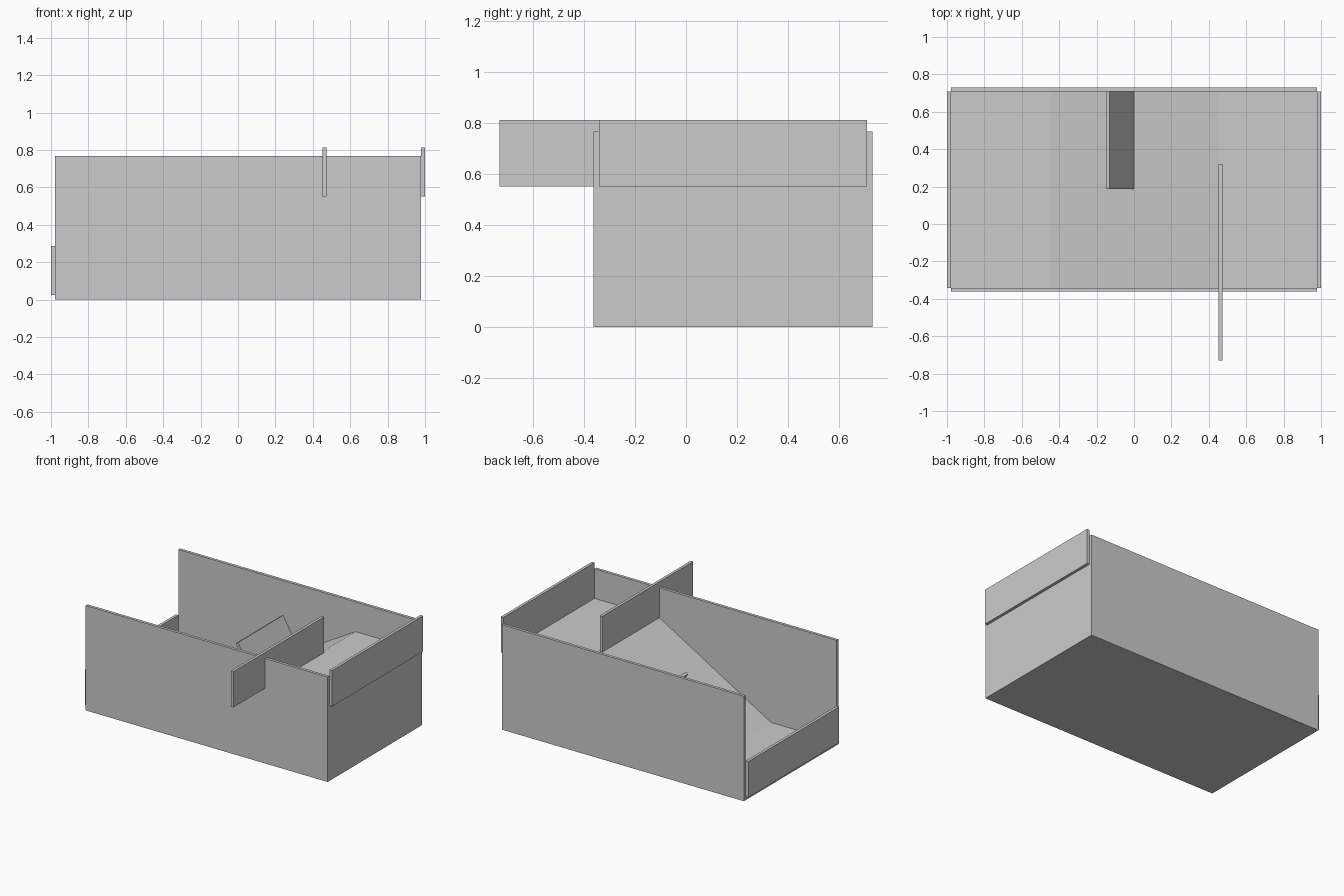
import bpy, bmesh, math
from mathutils import Matrix, Vector

if "Cube" in bpy.data.objects:
    bpy.data.objects.remove(bpy.data.objects["Cube"])

Y0, Y1 = -0.362, 0.73        # outer faces of the side walls
T = 0.021                    # wall and gate thickness
END = 0.979                  # half length of the trough
LOW, HIGH = 0.025, 0.55      # floor heights below and above the ramp
RX0, RX1 = -0.45, 0.455      # ramp start and end
GATE_H = 0.262


def add_object(name, bm):
    bmesh.ops.recalc_face_normals(bm, faces=bm.faces)
    mesh = bpy.data.meshes.new(name)
    bm.to_mesh(mesh)
    bm.free()
    obj = bpy.data.objects.new(name, mesh)
    bpy.context.collection.objects.link(obj)
    return obj


def box(name, x, y, z):
    bm = bmesh.new()
    size = Vector((x[1] - x[0], y[1] - y[0], z[1] - z[0]))
    mid = Vector((sum(x), sum(y), sum(z))) / 2
    bmesh.ops.create_cube(bm, size=1, matrix=Matrix.Translation(mid) @ Matrix.Diagonal(size).to_4x4())
    return add_object(name, bm)


def prism(name, profile, y0, y1):
    """Extrude an x-z profile along y."""
    bm = bmesh.new()
    face = bm.faces.new([bm.verts.new((x, y0, z)) for x, z in profile])
    out = bmesh.ops.extrude_face_region(bm, geom=[face])
    verts = [v for v in out["geom"] if isinstance(v, bmesh.types.BMVert)]
    bmesh.ops.translate(bm, verts=verts, vec=(0, y1 - y0, 0))
    return add_object(name, bm)


# Trough: solid block with the space above the ramp cut out between the walls
trough = box("ramp_trough", (-END, END), (Y0, Y1), (0, 0.767))
cutter = prism("channel_cutter", [(-1.2, LOW), (RX0, LOW), (RX1, HIGH), (1.2, HIGH), (1.2, 1.2), (-1.2, 1.2)],
               Y0 + T, Y1 - T)
cutter.hide_render = True
mod = trough.modifiers.new("channel", 'BOOLEAN')
mod.operation = 'DIFFERENCE'
mod.solver = 'EXACT'
mod.object = cutter
bpy.context.view_layer.objects.active = trough
bpy.ops.object.modifier_apply(modifier=mod.name)
bpy.data.objects.remove(cutter)

# End gates, and the sliding gate pulled part way out through the front wall
box("lower_end_gate", (-1, -END), (Y0 + T, Y1 - T), (LOW, LOW + GATE_H))
box("upper_end_gate", (END, 1), (Y0 + T, Y1 - T), (HIGH, HIGH + GATE_H))
box("sliding_gate", (0.453, 0.473), (-0.73, 0.32), (HIGH, HIGH + GATE_H))

# Half-width baffle standing square to the ramp
slope = Vector((RX1 - RX0, HIGH - LOW)).normalized()
normal = Vector((-slope.y, slope.x))
foot = Vector((0, LOW + (0 - RX0) * slope.y / slope.x))
back = foot - slope * T
corners = [foot, foot + normal * GATE_H, back + normal * GATE_H, back]
prism("ramp_baffle", [tuple(c) for c in corners], 0.188, Y1 - T)
